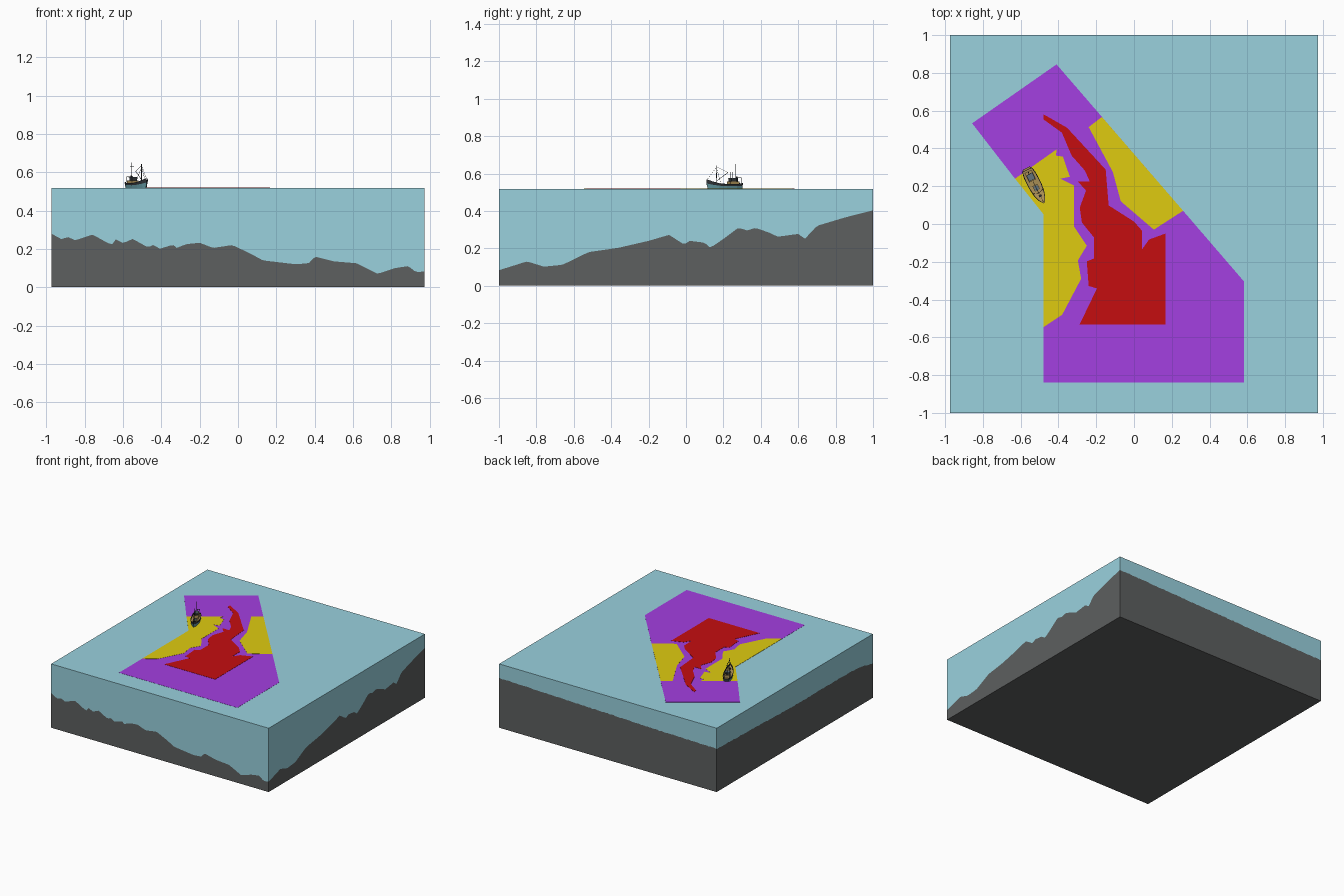
import bpy, bmesh, math, random
from mathutils import Vector, Matrix

if "Cube" in bpy.data.objects:
    bpy.data.objects.remove(bpy.data.objects["Cube"])

random.seed(4)
X, Y, TOP, N = 0.975, 1.0, 0.517, 110


def mat(name, rgb):
    m = bpy.data.materials.new(name)
    m.diffuse_color = (*rgb, 1)
    m.use_nodes = True
    m.node_tree.nodes["Principled BSDF"].inputs["Base Color"].default_value = m.diffuse_color
    return m


WATER = mat("water", (0.32, 0.64, 0.73))
ROCK = mat("rock", (0.11, 0.115, 0.115))
PURPLE = mat("purple", (0.37, 0.05, 0.75))
YELLOW = mat("yellow", (0.74, 0.60, 0.005))
RED = mat("red", (0.56, 0.004, 0.005))
DARK = mat("dark", (0.03, 0.035, 0.04))
TEAL = mat("teal", (0.13, 0.33, 0.37))
WOOD = mat("wood", (0.40, 0.27, 0.09))
CABIN = mat("cabin", (0.12, 0.17, 0.20))


def finish(bm, name, *mats):
    bmesh.ops.recalc_face_normals(bm, faces=bm.faces)
    me = bpy.data.meshes.new(name)
    bm.to_mesh(me)
    bm.free()
    for m in mats:
        me.materials.append(m)
    ob = bpy.data.objects.new(name, me)
    bpy.context.collection.objects.link(ob)
    return ob


def sample(pts, t):
    for (a, ha), (b, hb) in zip(pts, pts[1:]):
        if t <= b:
            return ha + (hb - ha) * (t - a) / (b - a)
    return pts[-1][1]


# Seabed height along the four sides of the block
front = [(-.975, .28), (-.92, .25), (-.89, .263), (-.85, .245), (-.76, .275), (-.66, .22), (-.64, .25),
         (-.6, .23), (-.55, .252), (-.47, .208), (-.44, .222), (-.41, .2), (-.34, .222), (-.32, .205),
         (-.27, .225), (-.2, .232), (-.13, .205), (-.03, .22), (.06, .178), (.13, .14), (.3, .12),
         (.37, .125), (.4, .16), (.5, .135), (.62, .125), (.73, .07), (.82, .1), (.89, .11), (.93, .078), (.975, .083)]
right = [(-1, .083), (-.85, .13), (-.76, .102), (-.66, .112), (-.52, .18), (-.36, .203), (-.2, .24),
         (-.09, .272), (-.01, .22), (.02, .24), (.1, .23), (.13, .203), (.2, .25), (.28, .31), (.33, .295),
         (.37, .31), (.45, .282), (.49, .262), (.6, .277), (.635, .25), (.7, .32), (.85, .365), (1, .403)]
back = [(-.975, .35), (-.5, .36), (0, .375), (.5, .39), (.975, .403)]
left = [(-1, .28), (-.8, .315), (-.5, .32), (0, .32), (.5, .335), (1, .35)]


def height(i, j):
    """Blend the four side profiles across the block."""
    u, v = i / N, j / N
    x, y = -X + 2 * X * u, -Y + 2 * Y * v
    h = ((1 - v) * sample(front, x) + v * sample(back, x) + (1 - u) * sample(left, y) + u * sample(right, y)
         - (1 - u) * (1 - v) * .28 - u * (1 - v) * .083 - (1 - u) * v * .35 - u * v * .403)
    rough = 0 if j == 0 or i == N else .003
    return Vector((x, y, h + random.uniform(-rough, rough)))


grid = [[height(i, j) for j in range(N + 1)] for i in range(N + 1)]
rim = ([grid[i][0] for i in range(N)] + [grid[N][j] for j in range(N)] +
       [grid[i][N] for i in range(N, 0, -1)] + [grid[0][j] for j in range(N, 0, -1)])


def skirt(bm, z, upper=None):
    """Vertical walls from the seabed rim to level z, closed by a flat face."""
    a = upper or [bm.verts.new(p) for p in rim]
    b = [bm.verts.new((p.x, p.y, z)) for p in rim]
    for k in range(len(rim)):
        n = (k + 1) % len(rim)
        bm.faces.new((a[k], a[n], b[n], b[k]))
    bm.faces.new(b)


# Seabed solid
bm = bmesh.new()
V = [[bm.verts.new(p) for p in col] for col in grid]
for i in range(N):
    for j in range(N):
        bm.faces.new((V[i][j], V[i + 1][j], V[i + 1][j + 1], V[i][j + 1]))
skirt(bm, 0, [V[i][0] for i in range(N)] + [V[N][j] for j in range(N)] +
      [V[i][N] for i in range(N, 0, -1)] + [V[0][j] for j in range(N, 0, -1)])
finish(bm, "seabed", ROCK)

# Water body above the seabed
bm = bmesh.new()
skirt(bm, TOP)
finish(bm, "water", WATER)


# Coloured zones lying on the water
def zone(name, pts, m, lift):
    bm = bmesh.new()
    f = bm.faces.new([bm.verts.new((x, y, TOP - .001)) for x, y in pts])
    ext = bmesh.ops.extrude_face_region(bm, geom=[f])["geom"]
    for v in ext:
        if isinstance(v, bmesh.types.BMVert):
            v.co.z = TOP + lift
    bmesh.ops.triangulate(bm, faces=bm.faces[:])
    finish(bm, name, m)


zone("outer_zone", [(-.41, .845), (.26, .07), (.583, -.305), (.583, -.84), (-.478, -.84), (-.478, .05),
                    (-.63, .24), (-.857, .533)], PURPLE, .001)
zone("east_zone", [(-.17, .567), (.26, .07), (.105, -.03), (-.07, .12), (-.112, .275), (-.24, .513)], YELLOW, .002)
zone("west_zone", [(-.63, .24), (-.41, .395), (-.413, .362), (-.376, .357), (-.34, .25), (-.39, .24), (-.318, .204),
                   (-.318, -.013), (-.25, -.115), (-.297, -.193), (-.28, -.29), (-.38, -.48), (-.478, -.545),
                   (-.478, .05)], YELLOW, .002)
zone("central_zone", [(-.478, .58), (-.355, .51), (-.15, .288), (-.134, .098), (0, .013), (.042, -.035), (.042, -.135),
                      (.08, -.082), (.168, -.05), (.168, -.532), (-.288, -.532), (-.196, -.341), (-.24, -.328),
                      (-.25, -.198), (-.213, -.183), (-.213, -.07), (-.276, .008), (-.287, .087), (-.254, .177),
                      (-.297, .225), (-.234, .225), (-.26, .283), (-.33, .362), (-.382, .484), (-.478, .553)],
     RED, .0025)

# Fishing boat, modelled along local x with the bow at +x
BOAT = Matrix.Translation((-.524, .204, TOP)) @ Matrix.Rotation(math.radians(-63), 4, "Z")

# Hull: stations of x, waterline half width, rail half width, rail height
stations = [(-.103, .014, .019, .030), (-.093, .024, .029, .028), (-.06, .031, .035, .025), (0, .032, .036, .024),
            (.045, .025, .031, .029), (.08, .012, .020, .039), (.098, .003, .008, .047), (.106, .0005, .002, .050)]
bm = bmesh.new()
rings = []
for x, w, s, h in stations:
    mid, t = (w + s) / 2, min(.004, s * .4)
    half = [(w, 0), (mid, h * .55), (s, h), (s - t, h), (s - t, h - .010)]
    ring = half + [(-y, z) for y, z in reversed(half)]
    rake = .92 if x > .09 else 1
    rings.append([bm.verts.new((x * (rake if z < h * .5 else 1), y, z + .002)) for y, z in ring])
slots = [0, 1, 1, 1, 2, 1, 1, 1, 0, 0]
for a, b in zip(rings, rings[1:]):
    for k in range(10):
        n = (k + 1) % 10
        bm.faces.new((a[k], a[n], b[n], b[k])).material_index = slots[k]
for r in (rings[0], rings[-1]):
    bm.faces.new(r).material_index = 1
finish(bm, "boat_hull", TEAL, DARK, WOOD).matrix_world = BOAT


def box(name, c, s, m):
    bm = bmesh.new()
    bmesh.ops.create_cube(bm, size=1, matrix=Matrix.Translation(c) @ Matrix.Diagonal((*s, 1)))
    finish(bm, name, m).matrix_world = BOAT


def rod(name, a, b, r, m=DARK):
    a, b = Vector(a), Vector(b)
    bm = bmesh.new()
    M = Matrix.Translation((a + b) / 2) @ (b - a).to_track_quat("Z", "Y").to_matrix().to_4x4()
    bmesh.ops.create_cone(bm, cap_ends=True, segments=6, radius1=r, radius2=r, depth=(b - a).length, matrix=M)
    finish(bm, name, m).matrix_world = BOAT


# Cabin, wheelhouse and deck gear
box("cabin", (-.055, 0, .028), (.055, .040, .024), WOOD)
box("wheelhouse", (-.050, 0, .047), (.030, .030, .018), DARK)
box("wheelhouse_roof", (-.050, 0, .057), (.036, .035, .003), CABIN)
box("hatch", (.015, 0, .021), (.034, .030, .012), WOOD)
box("hatch_cover", (.015, 0, .028), (.026, .022, .002), CABIN)
box("winch", (.062, 0, .030), (.012, .016, .010), DARK)
rod("funnel", (-.076, 0, .03), (-.076, 0, .067), .004)

# Masts, booms and rigging
rod("fore_mast", (.045, 0, .015), (.045, 0, .125), .0018)
rod("aft_mast", (-.066, 0, .03), (-.066, 0, .133), .0018)
rod("aft_yard", (-.066, -.011, .115), (-.066, .011, .115), .001)
rod("cargo_boom", (.043, 0, .045), (-.022, 0, .088), .0013)
rod("fore_stay", (.045, 0, .118), (.102, 0, .05), .0007)
rod("boom_stay", (.045, 0, .118), (-.022, 0, .088), .0007)
for side in (-1, 1):
    rod("shroud", (.045, 0, .11), (.035, side * .030, .028), .0008)
    rod("gantry_leg", (-.092, side * .022, .025), (-.092, side * .018, .062), .0013)
    rod("antenna", (-.042, side * .012, .057), (-.042, side * .012, .09), .0008)
rod("gantry_bar", (-.092, -.018, .062), (-.092, .018, .062), .0013)
